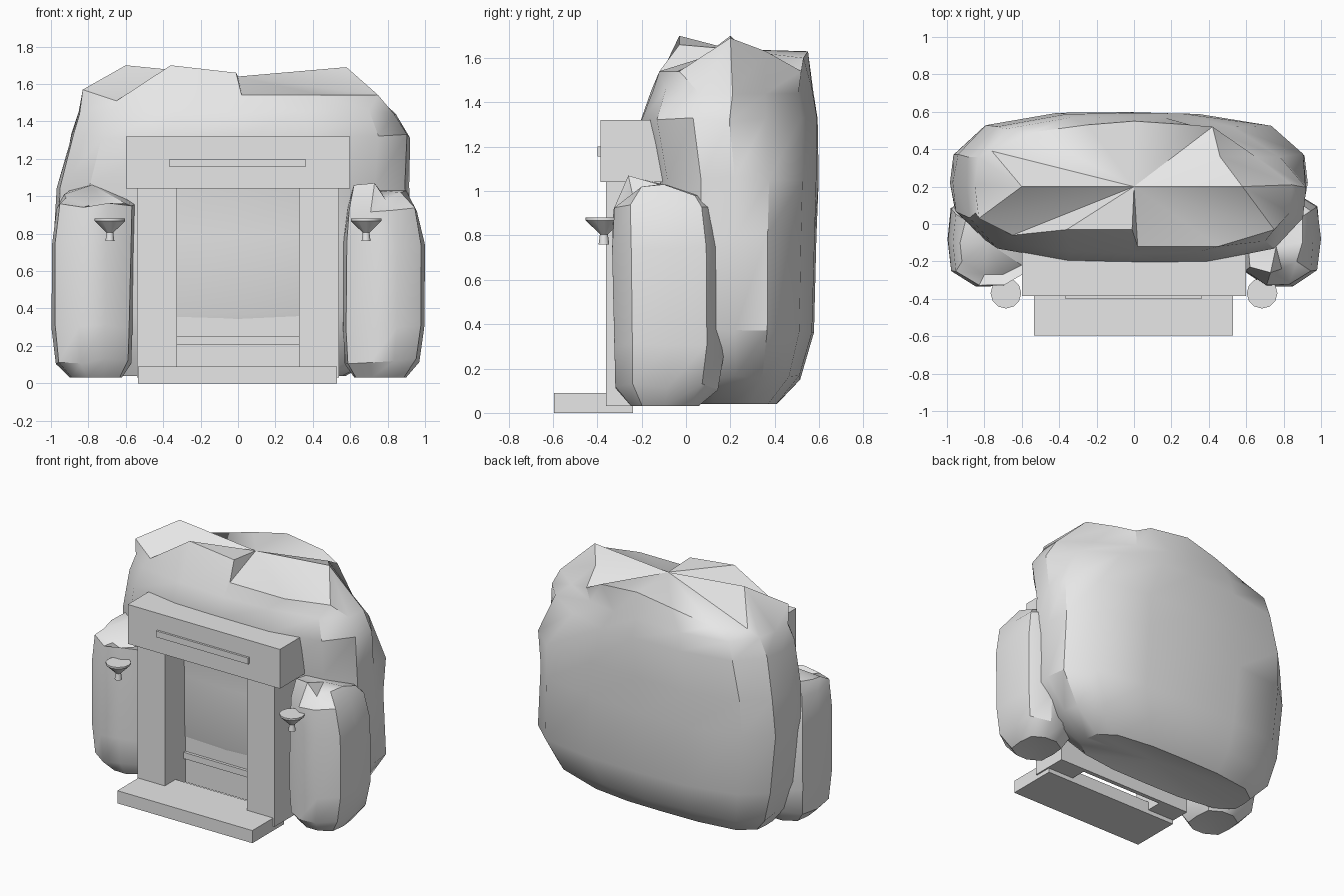
import bpy, bmesh, math, random
from mathutils import Vector

if "Cube" in bpy.data.objects:
    bpy.data.objects.remove(bpy.data.objects["Cube"])

stone = bpy.data.materials.new("light grey stone")
stone.use_nodes = True
stone.diffuse_color = (0.8, 0.8, 0.8, 1)
stone.node_tree.nodes["Principled BSDF"].inputs["Base Color"].default_value = (0.8, 0.8, 0.8, 1)


def finish(name, bm, smooth=None):
    bmesh.ops.recalc_face_normals(bm, faces=bm.faces)
    mesh = bpy.data.meshes.new(name)
    bm.to_mesh(mesh)
    bm.free()
    mesh.materials.append(stone)
    ob = bpy.data.objects.new(name, mesh)
    bpy.context.collection.objects.link(ob)
    if smooth:
        bpy.ops.object.select_all(action='DESELECT')
        ob.select_set(True)
        bpy.context.view_layer.objects.active = ob
        bpy.ops.object.shade_smooth_by_angle(angle=math.radians(smooth))
    return ob


def box(name, x0, x1, y0, y1, z0, z1):
    bm = bmesh.new()
    bmesh.ops.create_cube(bm, size=1)
    for v in bm.verts:
        v.co = Vector(((x0 + x1) / 2 + v.co.x * (x1 - x0),
                       (y0 + y1) / 2 + v.co.y * (y1 - y0),
                       (z0 + z1) / 2 + v.co.z * (z1 - z0)))
    return finish(name, bm)


def skin(bm, loops):
    for a, b in zip(loops, loops[1:]):
        for i in range(len(a)):
            j = (i + 1) % len(a)
            bm.faces.new((a[i], a[j], b[j], b[i]))


def sloped_shoulder(x, y, z):
    """Leans the upper left back corner inwards."""
    if x > 0 and y > 0.2 and z > 1.1:
        x *= 1 - (z - 1.1) * (y - 0.2) * 4
    return x, y, z


def rock(name, rings, crown, foot, pole, power, jitter, seed, shape=lambda *p: p):
    """Rounded-box rings (z, x0, x1, y0, y1) under a ring of crown points, anticlockwise from +x."""
    rng = random.Random(seed)
    n = len(crown)
    bm = bmesh.new()
    loops = []
    for k, (z, x0, x1, y0, y1) in enumerate(rings):
        loop = []
        for i in range(n):
            a = math.tau * i / n
            c, s = math.cos(a), math.sin(a)
            r = (abs(c) ** power + abs(s) ** power) ** (-1 / power)
            r *= 1 - rng.uniform(0, jitter)
            dz = rng.uniform(-jitter, jitter) * 0.6 if k else 0
            loop.append(bm.verts.new(shape((x0 + x1) / 2 + c * r * (x1 - x0) / 2,
                                           (y0 + y1) / 2 + s * r * (y1 - y0) / 2, z + dz)))
        loops.append(loop)
    loops.append([bm.verts.new(p) for p in crown])
    skin(bm, loops)
    # Fans closing the underside and the top
    for loop, centre in ((loops[0], foot), (loops[-1], pole)):
        tip = bm.verts.new(centre)
        for i in range(n):
            bm.faces.new((loop[i], loop[(i + 1) % n], tip))
    return finish(name, bm, 35)


# Large boulder behind the doorway, with a jagged crown
rock("main_boulder",
     [(0.04, -0.78, 0.58, 0.0, 0.41), (0.16, -0.88, 0.80, -0.07, 0.52),
      (0.37, -0.94, 0.93, -0.14, 0.58), (0.80, -0.985, 0.92, -0.15, 0.59),
      (1.05, -0.97, 0.92, -0.16, 0.60), (1.32, -0.91, 0.93, -0.21, 0.60),
      (1.45, -0.86, 0.86, -0.16, 0.58)],
     [(0.58, 0.2, 1.69), (0.46, 0.36, 1.63), (0.42, 0.52, 1.54), (0.3, 0.53, 1.6),
      (0, 0.55, 1.63), (-0.25, 0.53, 1.58), (-0.55, 0.49, 1.51), (-0.76, 0.39, 1.51),
      (-0.6, 0.2, 1.7), (-0.83, 0.03, 1.57), (-0.65, -0.06, 1.51), (-0.36, -0.03, 1.7),
      (-0.01, -0.03, 1.66), (0.02, -0.12, 1.54), (0.45, -0.12, 1.54), (0.75, -0.03, 1.54)],
     (0, 0.2, 0.09), (0, 0.2, 1.64), 3.4, 0.02, 4, sloped_shoulder)

# Smaller boulders flanking the doorway
rock("right_boulder",
     [(0.03, -0.90, -0.62, -0.25, 0.06), (0.12, -0.98, -0.57, -0.32, 0.14),
      (0.30, -1.00, -0.56, -0.335, 0.17), (0.75, -1.00, -0.55, -0.34, 0.17),
      (0.95, -0.97, -0.55, -0.33, 0.13)],
     [(-0.6, -0.1, 0.99), (-0.62, 0.0, 1.0), (-0.7, 0.05, 1.03), (-0.8, 0.05, 1.04),
      (-0.9, 0.02, 1.03), (-0.93, -0.1, 1.01), (-0.92, -0.2, 0.99), (-0.8, -0.27, 0.95),
      (-0.7, -0.27, 0.91), (-0.6, -0.22, 0.96)],
     (-0.76, -0.1, 0.05), (-0.78, -0.1, 1.06), 3.4, 0.03, 7)
rock("left_boulder",
     [(0.03, 0.62, 0.90, -0.25, 0.06), (0.12, 0.57, 0.97, -0.32, 0.15),
      (0.30, 0.56, 1.00, -0.33, 0.18), (0.75, 0.56, 1.00, -0.335, 0.18),
      (0.92, 0.58, 0.96, -0.33, 0.15)],
     [(0.90, -0.1, 1.03), (0.90, 0.04, 0.98), (0.82, 0.08, 0.98), (0.7, 0.06, 1.0),
      (0.63, 0.0, 1.02), (0.61, -0.1, 1.03), (0.62, -0.23, 1.06), (0.73, -0.26, 1.07),
      (0.79, -0.24, 0.98), (0.87, -0.2, 1.02)],
     (0.76, -0.1, 0.05), (0.76, -0.12, 1.03), 3.6, 0.03, 11)

# Doorway
box("doorstep", -0.535, 0.53, -0.595, -0.24, 0, 0.09)
box("lintel", -0.6, 0.6, -0.385, -0.10, 1.04, 1.32)
box("lintel_plaque", -0.365, 0.36, -0.4, -0.38, 1.155, 1.2)
box("door_panel", -0.325, 0.325, -0.13, -0.10, 0.03, 0.8)
box("door_sill", -0.325, 0.325, -0.15, -0.12, 0.205, 0.25)

# Pillars and wall torches on both sides
for side, sx in (("left", 1), ("right", -1)):
    x0, x1 = sorted((sx * 0.325, sx * 0.54))
    box(side + "_pillar", x0, x1, -0.36, -0.10, 0.03, 1.04)
    bm = bmesh.new()
    loops = []
    for r, z in ((0.024, 0.76), (0.018, 0.805), (0.082, 0.868), (0.082, 0.88)):
        loops.append([bm.verts.new((sx * 0.685 + r * math.cos(math.tau * i / 12),
                                    -0.37 + r * math.sin(math.tau * i / 12), z))
                      for i in range(12)])
    skin(bm, loops)
    bm.faces.new(loops[0])
    bm.faces.new(loops[-1])
    finish(side + "_torch", bm, 35)
